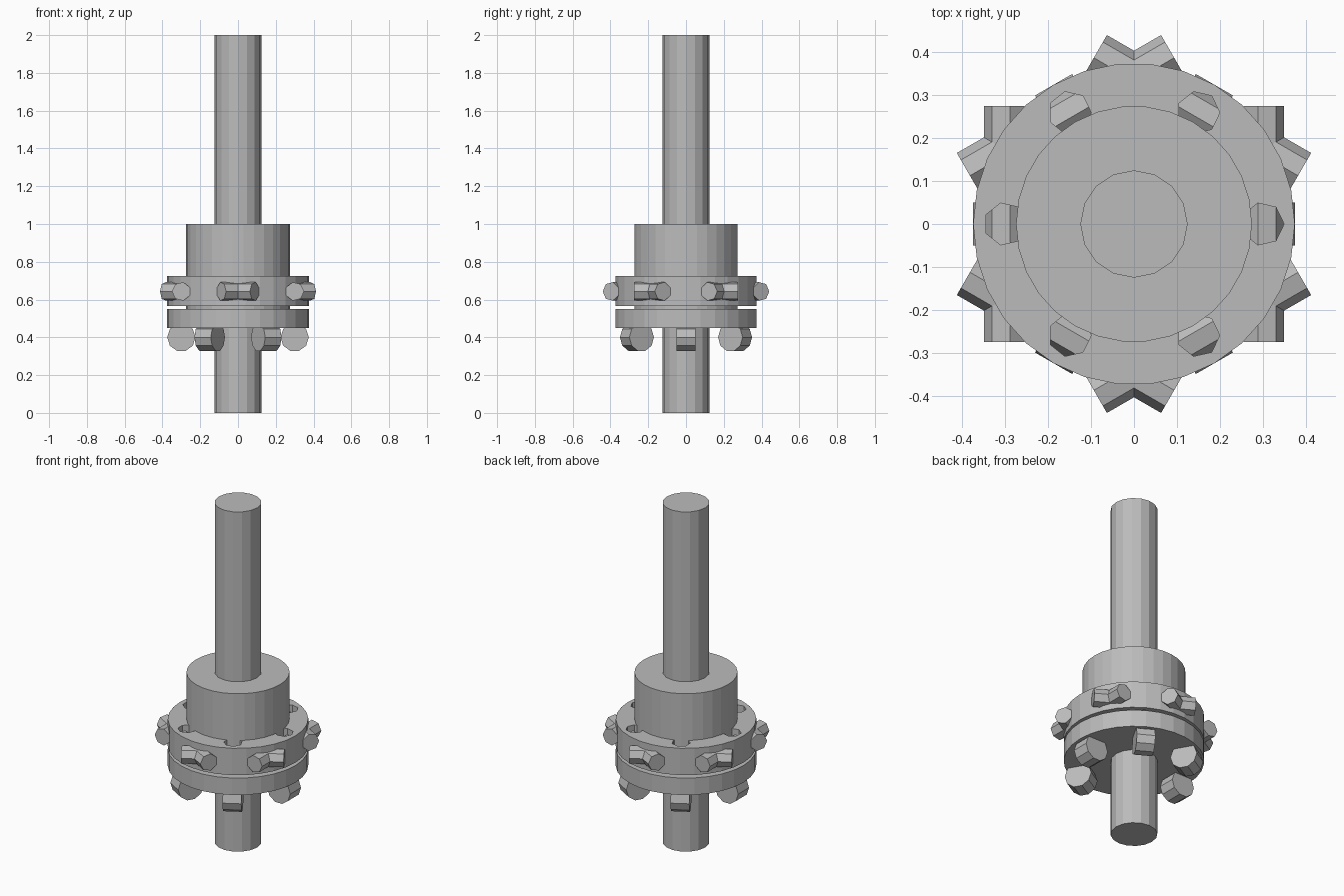
import bpy, math
from mathutils import Matrix, Vector

if "Cube" in bpy.data.objects:
    bpy.data.objects.remove(bpy.data.objects["Cube"])

steel = bpy.data.materials.new("steel_grey")
steel.diffuse_color = (0.5, 0.5, 0.5, 1)
steel.use_nodes = True
steel.node_tree.nodes["Principled BSDF"].inputs["Base Color"].default_value = steel.diffuse_color


def prism(name, sides, radius, z0, z1, x=0, y=0):
    """Upright polygonal cylinder with a corner on +x."""
    bpy.ops.mesh.primitive_cylinder_add(vertices=sides, radius=radius, depth=z1 - z0)
    ob = bpy.context.object
    ob.name = name
    # the primitive's first corner lies on +y, so turn it to +x
    ob.data.transform(Matrix.Translation((x, y, (z0 + z1) / 2)) @ Matrix.Rotation(-math.pi / 2, 4, 'Z'))
    ob.data.materials.append(steel)
    return ob


def tangent_rod(name, sides, radius, length, z, angle):
    """Horizontal rod lying tangent to the pitch circle, corner pointing outward."""
    ob = prism(name, sides, radius, -length / 2, length / 2)
    place = (Matrix.Rotation(angle, 4, 'Z') @ Matrix.Translation((PITCH, 0, z))
             @ Matrix.Rotation(math.pi / 2, 4, 'X'))
    ob.data.transform(place)
    return ob


PITCH = 0.30
ROD_Z = 0.643

# central shaft, hub and the two rings
prism("shaft", 16, 0.125, 0.0, 2.0)
prism("hub", 30, 0.275, 0.50, 1.0)
prism("lower_ring", 30, 0.375, 0.45, 0.55)
upper_ring = prism("upper_ring", 30, 0.375, 0.567, 0.725)

for i in range(6):
    a = i * math.pi / 3
    # socket in the upper ring
    cutter = prism("socket_cutter", 7, 0.05, 0.5, 0.8, PITCH * math.cos(a), PITCH * math.sin(a))
    cutter.hide_render = True
    cutter.hide_set(True)
    cut = upper_ring.modifiers.new("socket", 'BOOLEAN')
    cut.operation = 'DIFFERENCE'
    cut.solver = 'EXACT'
    cut.object = cutter
    # long link pin through the upper ring, short roller under the lower ring
    tangent_rod("link_pin", 7, 0.05, 0.55, ROD_Z, a)
    tangent_rod("roller", 10, 0.075, 0.10, 0.40, a)
